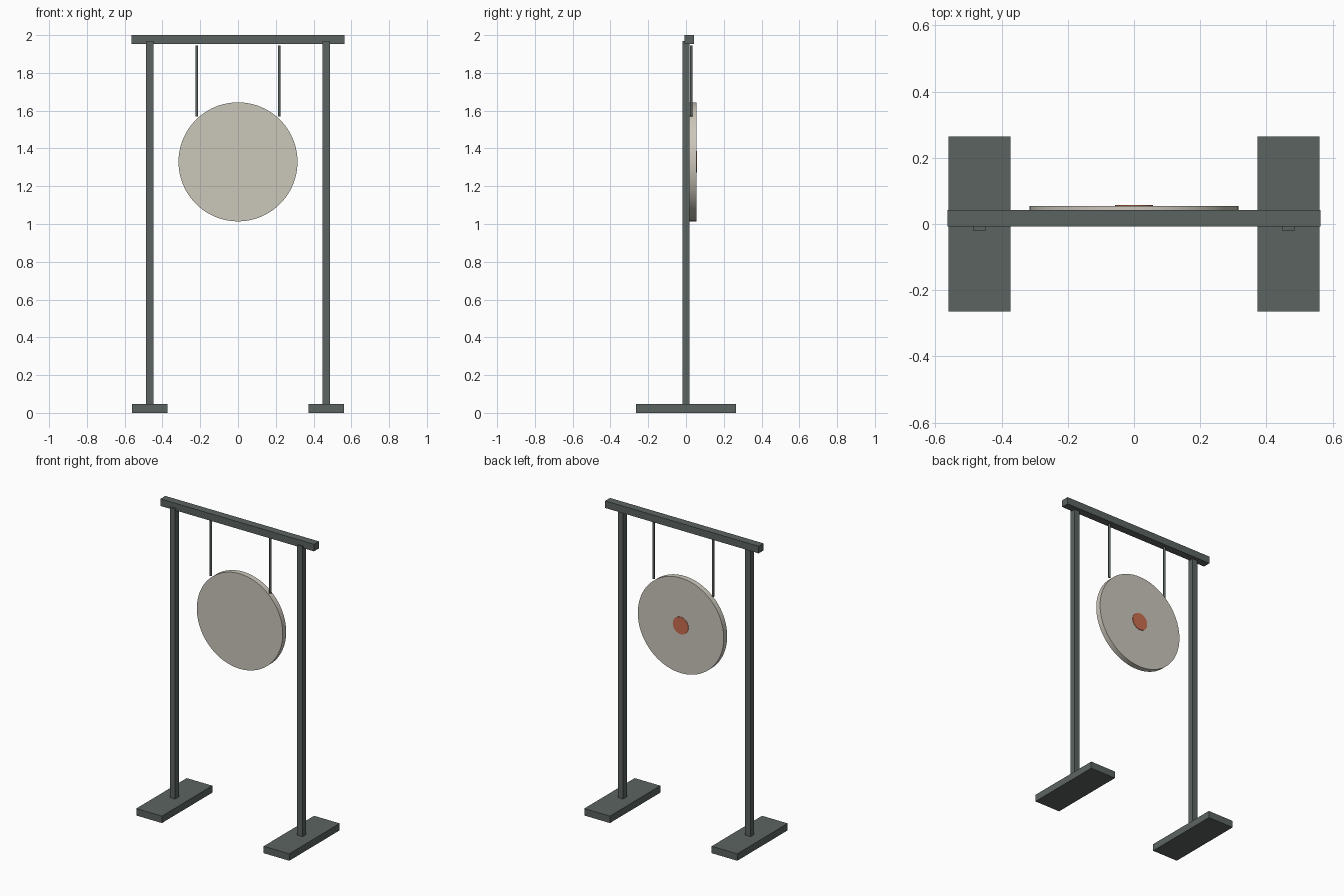
import bpy, math

if "Cube" in bpy.data.objects:
    bpy.data.objects.remove(bpy.data.objects["Cube"])


def material(name, rgb):
    m = bpy.data.materials.new(name)
    m.diffuse_color = (*rgb, 1)
    m.use_nodes = True
    m.node_tree.nodes["Principled BSDF"].inputs["Base Color"].default_value = m.diffuse_color
    return m


FRAME = material("dark grey green", (0.105, 0.127, 0.118))
PALE = material("pale stone", (0.60, 0.57, 0.50))
RED = material("brick red", (0.60, 0.155, 0.08))


def box(name, lo, hi, mat):
    bpy.ops.mesh.primitive_cube_add(size=1, location=[(a + b) / 2 for a, b in zip(lo, hi)])
    ob = bpy.context.object
    ob.name = name
    ob.scale = [b - a for a, b in zip(lo, hi)]
    bpy.ops.object.transform_apply(location=False, rotation=False, scale=True)
    ob.data.materials.append(mat)
    return ob


def cylinder(name, centre, radius, depth, mat, sides, along_y=False):
    bpy.ops.mesh.primitive_cylinder_add(
        vertices=sides, radius=radius, depth=depth, location=centre,
        rotation=(math.pi / 2 if along_y else 0, 0, 0))
    ob = bpy.context.object
    ob.name = name
    ob.data.materials.append(mat)
    bpy.ops.object.shade_smooth_by_angle(angle=math.radians(40))
    return ob


# Top beam
box("top_beam", (-0.563, -0.008, 1.953), (0.563, 0.043, 2.0), FRAME)

# Feet, posts and hanging rods on both sides
for side, s in (("left", -1), ("right", 1)):
    x = s * 0.467
    box(side + "_foot", (x - 0.094, -0.264, 0), (x + 0.094, 0.264, 0.046), FRAME)
    box(side + "_post", (x - 0.0195, -0.019, 0.04), (x + 0.0195, 0.019, 1.968), FRAME)
    cylinder(side + "_hanging_rod", (s * 0.218, 0.027, 1.7575), 0.007, 0.375, FRAME, 16)

# Gong disc with its painted striking spot on the back face
cylinder("gong_disc", (0, 0.0365, 1.329), 0.315, 0.036, PALE, 96, True)
cylinder("striking_spot", (0, 0.055, 1.329), 0.057, 0.005, RED, 48, True)
